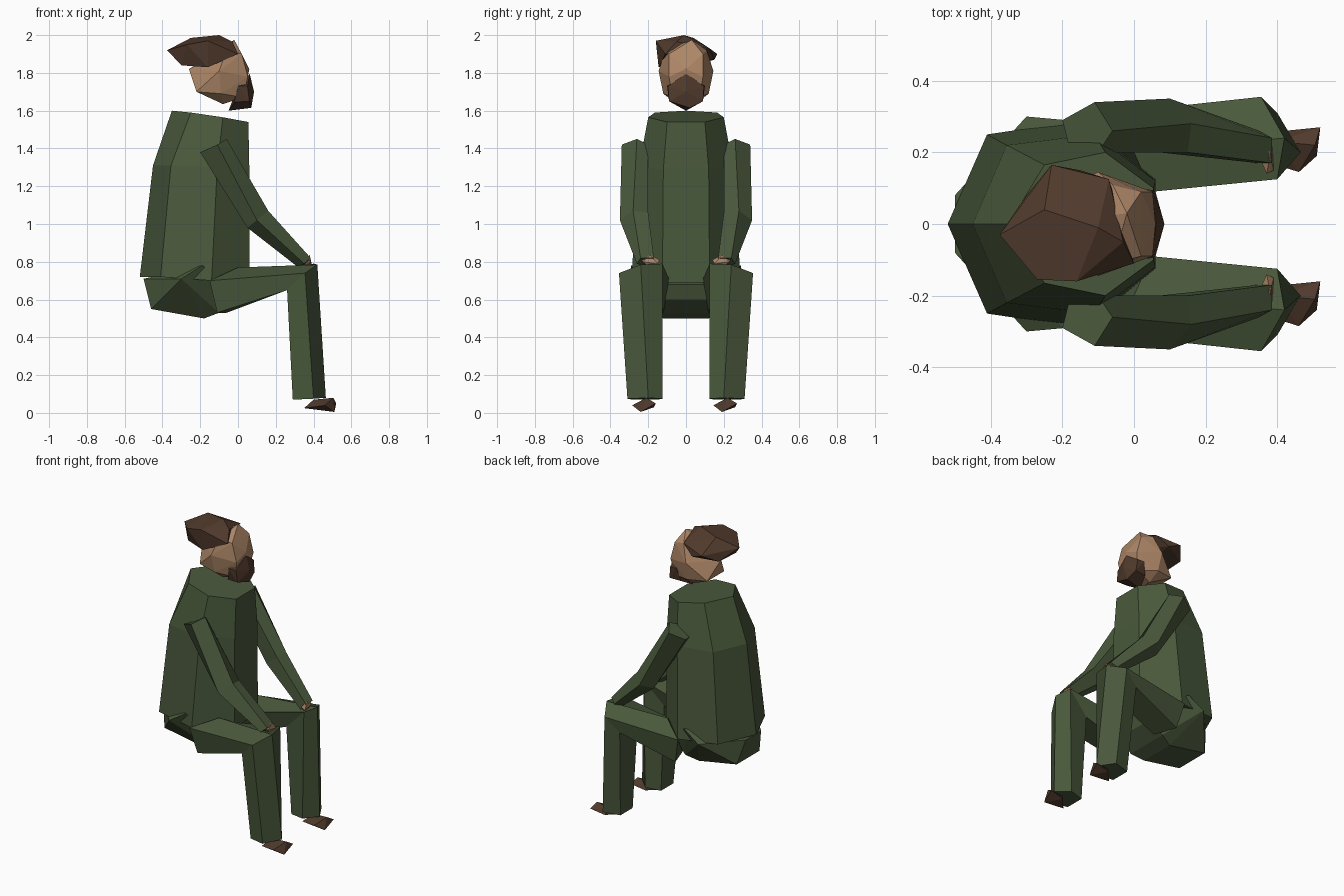
import bpy
import bmesh
from mathutils import Vector

default_cube = bpy.data.objects.get("Cube")
if default_cube:
    bpy.data.objects.remove(default_cube, do_unlink=True)


def make_material(name, red, green, blue):
    material = bpy.data.materials.new(name)
    material.use_nodes = True
    colour = (red, green, blue, 1)
    material.diffuse_color = colour
    shader = material.node_tree.nodes["Principled BSDF"]
    shader.inputs["Base Color"].default_value = colour
    shader.inputs["Roughness"].default_value = 0.9
    return material


cloth_green = make_material("cloth green", .068, .1, .045)
skin_tan = make_material("skin tan", .42, .24, .135)
dark_brown = make_material("dark brown", .08, .042, .025)


def finish(name, bm, material):
    """Turn a bmesh into a flat shaded object."""
    bmesh.ops.recalc_face_normals(bm, faces=bm.faces[:])
    mesh = bpy.data.meshes.new(name)
    bm.to_mesh(mesh)
    bm.free()
    mesh.materials.append(material)
    part = bpy.data.objects.new(name, mesh)
    bpy.context.scene.collection.objects.link(part)
    return part


def loft(name, rings, material):
    """Join matching rings of points into a capped, faceted tube."""
    bm = bmesh.new()
    loops = [[bm.verts.new(point) for point in ring] for ring in rings]
    for lower, upper in zip(loops, loops[1:]):
        count = len(lower)
        for i in range(count):
            j = (i + 1) % count
            bm.faces.new((lower[i], lower[j], upper[j], upper[i]))
    bm.faces.new(loops[0])
    bm.faces.new(loops[-1])
    return finish(name, bm, material)


def lump(name, points, material):
    """Wrap a few corner points in a faceted shell."""
    bm = bmesh.new()
    verts = [bm.verts.new(point) for point in points]
    result = bmesh.ops.convex_hull(bm, input=verts)
    unused = {v for v in result["geom_interior"] + result["geom_unused"]
              if isinstance(v, bmesh.types.BMVert)}
    bmesh.ops.delete(bm, geom=list(unused), context="VERTS")
    return finish(name, bm, material)


def flip(points):
    """Mirror points to the other side of the body."""
    return [(x, -y, z) for x, y, z in points]


def both(points):
    return points + flip(points)


def closed_ring(back, side):
    """Symmetric ring: one back point and one side's points."""
    return [back] + side + flip(side)[::-1]


# Coat body: seven-sided, leaning back and narrowing to the shoulders
loft("coat_body", [
    closed_ring((-.52, 0, .72), [(-.41, .25, .72), (-.14, .29, .7), (.06, .125, .69)]),
    closed_ring((-.45, 0, 1.31), [(-.355, .22, 1.31), (-.11, .25, 1.3), (.06, .12, 1.29)]),
    closed_ring((-.35, 0, 1.6), [(-.25, .165, 1.59), (-.08, .2, 1.565), (.055, .1, 1.54)]),
], cloth_green)

# Seat of the trousers
lump("hips", both([
    (-.5, .08, .71), (-.46, .12, .55), (-.18, .12, .5), (-.3, .3, .71),
    (-.19, .29, .78), (-.1, .15, .53), (0, .12, .6), (.03, .1, .68),
]), cloth_green)

# Limbs: each is a list of five-sided rings on the left side
leg_rings = [
    [(0, .2, .77), (-.15, .3, .7), (-.11, .27, .53), (-.06, .12, .53), (.05, .09, .71)],
    [(.42, .24, .785), (.355, .355, .74), (.26, .33, .65), (.26, .14, .65), (.4, .125, .79)],
    [(.465, .2, .08), (.4, .31, .075), (.29, .28, .07), (.29, .15, .07), (.39, .125, .075)],
]
arm_rings = [
    [(-.2, .29, 1.38), (-.11, .34, 1.42), (-.06, .26, 1.45), (-.1, .2, 1.42), (-.18, .21, 1.37)],
    [(.05, .27, .98), (.1, .35, 1.02), (.16, .28, 1.07), (.15, .2, 1.06), (.07, .2, 1)],
    [(.32, .21, .77), (.35, .26, .79), (.385, .24, .82), (.385, .17, .82), (.345, .17, .775)],
]
hand_points = [
    (.34, .21, .78), (.36, .24, .82), (.38, .19, .835), (.37, .14, .81),
    (.385, .23, .8), (.39, .15, .79), (.37, .18, .76),
]

for side, mirrored in (("left", False), ("right", True)):
    place = flip if mirrored else list
    loft(side + "_leg", [place(ring) for ring in leg_rings], cloth_green)
    loft(side + "_arm", [place(ring) for ring in arm_rings], cloth_green)
    lump(side + "_hand", place(hand_points), skin_tan)

# Shoes: the same pointed wedge on each side, not mirrored
shoe_points = [
    (.52, .06, .05), (.51, -.02, .005), (.46, -.065, .04), (.35, -.03, .025),
    (.505, .01, .08), (.4, .02, .07), (.42, .05, .03),
]
for side, offset in (("left", .21), ("right", -.22)):
    centre = Vector((0, offset, 0))
    lump(side + "_shoe", [centre + Vector(p) for p in shoe_points], dark_brown)

# Head
lump("head", [(-.26, 0, 1.82), (-.02, .03, 1.975), (.06, 0, 1.82)] + both([
    (-.22, .09, 1.7), (-.08, .05, 1.635), (.03, .07, 1.67), (.052, .09, 1.78),
    (.02, .09, 1.9), (-.1, .145, 1.81), (-.09, .12, 1.69), (-.06, .11, 1.92),
]), skin_tan)

# Swept-back hair
lump("hair", [
    (-.375, -.03, 1.92), (-.3, -.1, 1.84), (-.16, -.145, 1.83), (-.27, -.155, 1.95),
    (-.23, .165, 1.9), (-.25, .04, 1.985), (-.1, -.01, 2), (-.07, .125, 1.93),
    (-.03, -.05, 1.965), (0, -.11, 1.9), (-.16, -.16, 1.97), (-.15, .15, 1.87),
    (-.3, .08, 1.85),
], dark_brown)

# Beard
lump("beard", [(.062, 0, 1.795), (-.05, 0, 1.6), (.07, .02, 1.615), (.085, 0, 1.7)] + both([
    (.05, .095, 1.73), (0, .1, 1.73), (.06, .09, 1.65), (-.02, .08, 1.645),
]), dark_brown)
